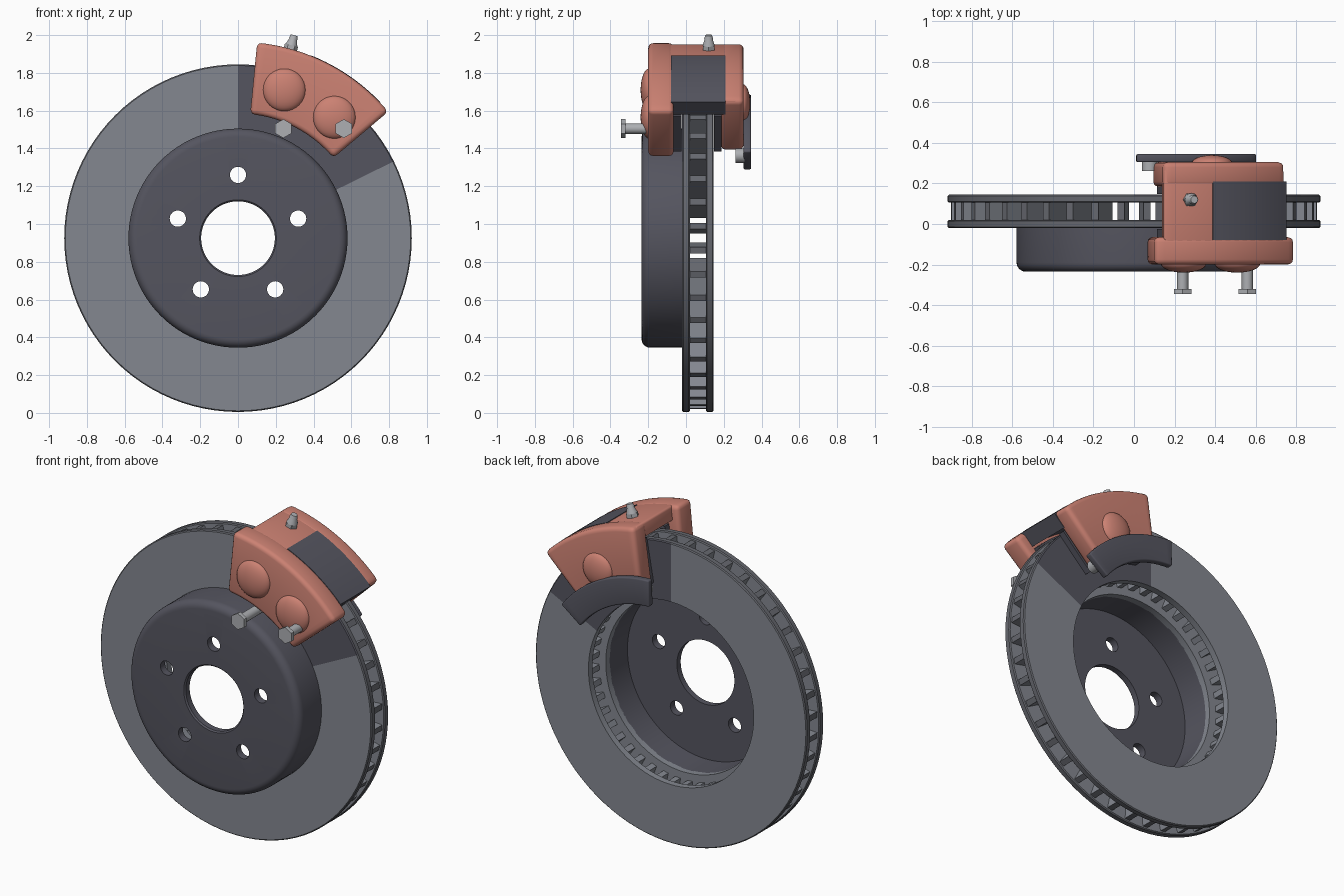
import bpy, bmesh
from math import radians, degrees, cos, sin, tau, atan2
from mathutils import Vector, Matrix

if "Cube" in bpy.data.objects:
    bpy.data.objects.remove(bpy.data.objects["Cube"])

HUB = 0.925  # height of the wheel axis


def material(name, *rgb):
    m = bpy.data.materials.new(name)
    m.use_nodes = True
    m.diffuse_color = (*rgb, 1)
    m.node_tree.nodes["Principled BSDF"].inputs["Base Color"].default_value = (*rgb, 1)
    return m


DISC = material("disc grey", 0.23, 0.245, 0.28)
RIM = material("rim grey", 0.13, 0.135, 0.155)
DARK = material("dark slate", 0.09, 0.09, 0.115)
CORAL = material("coral paint", 0.6, 0.22, 0.17)
STEEL = material("bolt steel", 0.42, 0.43, 0.45)


def polar(r, deg, y):
    a = radians(deg)
    return Vector((r * cos(a), y, HUB + r * sin(a)))


def finish(name, bm, mats, rule=None, bevel=0, cutter=None):
    """Turn a bmesh into an object, colour it, bevel or cut it, smooth it."""
    bmesh.ops.recalc_face_normals(bm, faces=bm.faces)
    if rule:
        for f in bm.faces:
            f.material_index = rule(f)
    mesh = bpy.data.meshes.new(name)
    bm.to_mesh(mesh)
    bm.free()
    for m in mats:
        mesh.materials.append(m)
    ob = bpy.data.objects.new(name, mesh)
    bpy.context.collection.objects.link(ob)
    bpy.ops.object.select_all(action='DESELECT')
    ob.select_set(True)
    bpy.context.view_layer.objects.active = ob
    if bevel:
        mod = ob.modifiers.new("round", 'BEVEL')
        mod.width, mod.segments = bevel, 3
        mod.limit_method, mod.angle_limit = 'ANGLE', radians(35)
        bpy.ops.object.modifier_apply(modifier=mod.name)
    if cutter:
        mod = ob.modifiers.new("holes", 'BOOLEAN')
        mod.operation, mod.solver, mod.object = 'DIFFERENCE', 'EXACT', cutter
        bpy.ops.object.modifier_apply(modifier=mod.name)
        bpy.data.objects.remove(cutter)
    bpy.ops.object.shade_smooth_by_angle(angle=radians(35))
    return ob


def lathe(name, profile, mats, rule=None, cutter=None, n=96):
    """Spin a closed (radius, y) profile around the wheel axis."""
    bm = bmesh.new()
    rings = [[bm.verts.new(polar(r, 360 * i / n, y)) for r, y in profile] for i in range(n)]
    k = len(profile)
    for i in range(n):
        a, b = rings[i], rings[(i + 1) % n]
        for j in range(k):
            bm.faces.new((a[j], a[(j + 1) % k], b[(j + 1) % k], b[j]))
    return finish(name, bm, mats, rule, cutter=cutter)


def sector(name, a0, a1, r0, r1, y0, y1, mat, bevel=0, n=16):
    """Solid slice of a ring, from angle a0 to a1."""
    bm = bmesh.new()
    rings = []
    for i in range(n + 1):
        a = a0 + (a1 - a0) * i / n
        rings.append([bm.verts.new(polar(r, a, y))
                      for r, y in ((r0, y0), (r1, y0), (r1, y1), (r0, y1))])
    for a, b in zip(rings, rings[1:]):
        for j in range(4):
            bm.faces.new((a[j], a[(j + 1) % 4], b[(j + 1) % 4], b[j]))
    bm.faces.new(rings[0])
    bm.faces.new(rings[-1])
    return finish(name, bm, [mat], bevel=bevel)


def add_rod(bm, start, end, r0, r1, sides):
    start, end = Vector(start), Vector(end)
    d = end - start
    rot = d.to_track_quat('Z', 'Y').to_matrix().to_4x4()
    bmesh.ops.create_cone(bm, cap_ends=True, segments=sides, radius1=r0, radius2=r1,
                          depth=d.length, matrix=Matrix.Translation((start + end) / 2) @ rot)


# Ventilated disc: two plates, with a dark swept patch beneath the caliper
def plate_rule(outward):
    def rule(f):
        c = f.calc_center_median()
        a = degrees(atan2(c.z - HUB, c.x))
        if f.normal.y * outward > 0.5 and 25 < a < 91.5:
            return 2
        on_rim = abs(f.normal.y) < 0.9 and Vector((c.x, c.z - HUB)).length > 0.8
        return 1 if on_rim else 0
    return rule


def plate_profile(r_in, y0, y1, c=0.006):
    return [(r_in, y0), (0.92 - c, y0), (0.92, y0 + c), (0.92, y1 - c), (0.92 - c, y1), (r_in, y1)]


lathe("front_disc_plate", plate_profile(0.53, -0.02, 0.02), [DISC, RIM, DARK], plate_rule(-1))
lathe("back_disc_plate", plate_profile(0.56, 0.105, 0.145), [DISC, RIM, DARK], plate_rule(1))

# Cooling vanes between the plates
bm = bmesh.new()
VANES = 44
for i in range(VANES):
    turn = Matrix.Translation((0, 0, HUB)) @ Matrix.Rotation(tau * (i + 0.5) / VANES, 4, 'Y')
    bmesh.ops.create_cube(bm, size=1, matrix=turn @ Matrix.Translation((0.74, 0.0625, 0))
                          @ Matrix.Diagonal((0.33, 0.089, 0.034, 1)))


def vane_rule(f):
    out = f.calc_center_median() - Vector((0, 0.0625, HUB))
    return 1 if out.length > 0.85 and f.normal.dot(out.normalized()) > 0.9 else 0


finish("cooling_vanes", bm, [DISC, RIM], vane_rule)

# Hat with a centre bore and five stud holes
bm = bmesh.new()
for i in range(5):
    a = 90 + 72 * i
    add_rod(bm, polar(0.335, a, -0.3), polar(0.335, a, -0.1), 0.043, 0.043, 32)
holes = finish("stud_hole_cutter", bm, [DARK])
holes.hide_render = True
corner = [(0.535 + 0.045 * sin(radians(t)), -0.19 - 0.045 * cos(radians(t)))
          for t in range(0, 91, 15)]
lathe("hat", [(0.195, -0.227), (0.203, -0.235)] + corner
      + [(0.58, -0.015), (0.53, -0.015), (0.53, -0.19), (0.195, -0.19)], [DARK], cutter=holes)

# Caliper: two housings joined by a bridge
sector("front_caliper_housing", 40.1, 84.4, 0.66, 1.04, -0.2, -0.065, CORAL, 0.025)
sector("back_caliper_housing", 44, 82, 0.66, 1.04, 0.185, 0.305, CORAL, 0.025)
sector("caliper_bridge", 44.3, 81.8, 0.95, 1.038, -0.15, 0.27, CORAL, 0.012)
sector("bridge_insert", 43.8, 68, 0.945, 1.042, -0.08, 0.21, DARK)

# Brake pads
sector("front_pad", 44, 80, 0.66, 0.93, -0.067, -0.024, DARK)
sector("back_pad", 44, 80, 0.66, 0.93, 0.149, 0.187, DARK)

# Piston domes
for name, x, y, z, r in (("front_piston_dome_right", 0.245, -0.195, 1.71, 0.113),
                         ("front_piston_dome_left", 0.51, -0.195, 1.565, 0.113),
                         ("back_piston_dome", 0.385, 0.3, 1.64, 0.1)):
    bm = bmesh.new()
    bmesh.ops.create_uvsphere(bm, u_segments=32, v_segments=16, radius=r,
                              matrix=Matrix.Translation((x, y, z)) @ Matrix.Diagonal((1, 0.4, 1, 1)))
    finish(name, bm, [CORAL])

# Mounting bracket behind the caliper, with its guide pins
sector("mounting_bracket", 37, 89, 0.6, 0.76, 0.305, 0.345, DARK, 0.008)
for name, a in (("left_guide_pin", 40), ("right_guide_pin", 83.5)):
    bm = bmesh.new()
    add_rod(bm, polar(0.68, a, 0.262), polar(0.68, a, 0.31), 0.038, 0.038, 16)
    finish(name, bm, [STEEL])

# Front hex bolts
for name, x in (("right_bolt", 0.24), ("left_bolt", 0.56)):
    bm = bmesh.new()
    add_rod(bm, (x, -0.32, 1.505), (x, -0.345, 1.505), 0.05, 0.05, 6)
    add_rod(bm, (x, -0.12, 1.505), (x, -0.32, 1.505), 0.028, 0.028, 12)
    finish(name, bm, [STEEL])

# Bleed nipple on top of the bridge
bm = bmesh.new()
for r0, r1, w0, w1, sides in ((1.03, 1.06, 0.036, 0.036, 6), (1.06, 1.095, 0.032, 0.02, 20),
                              (1.095, 1.115, 0.024, 0.018, 20)):
    add_rod(bm, polar(r0, 74.5, 0.12), polar(r1, 74.5, 0.12), w0, w1, sides)
finish("bleed_nipple", bm, [STEEL])
